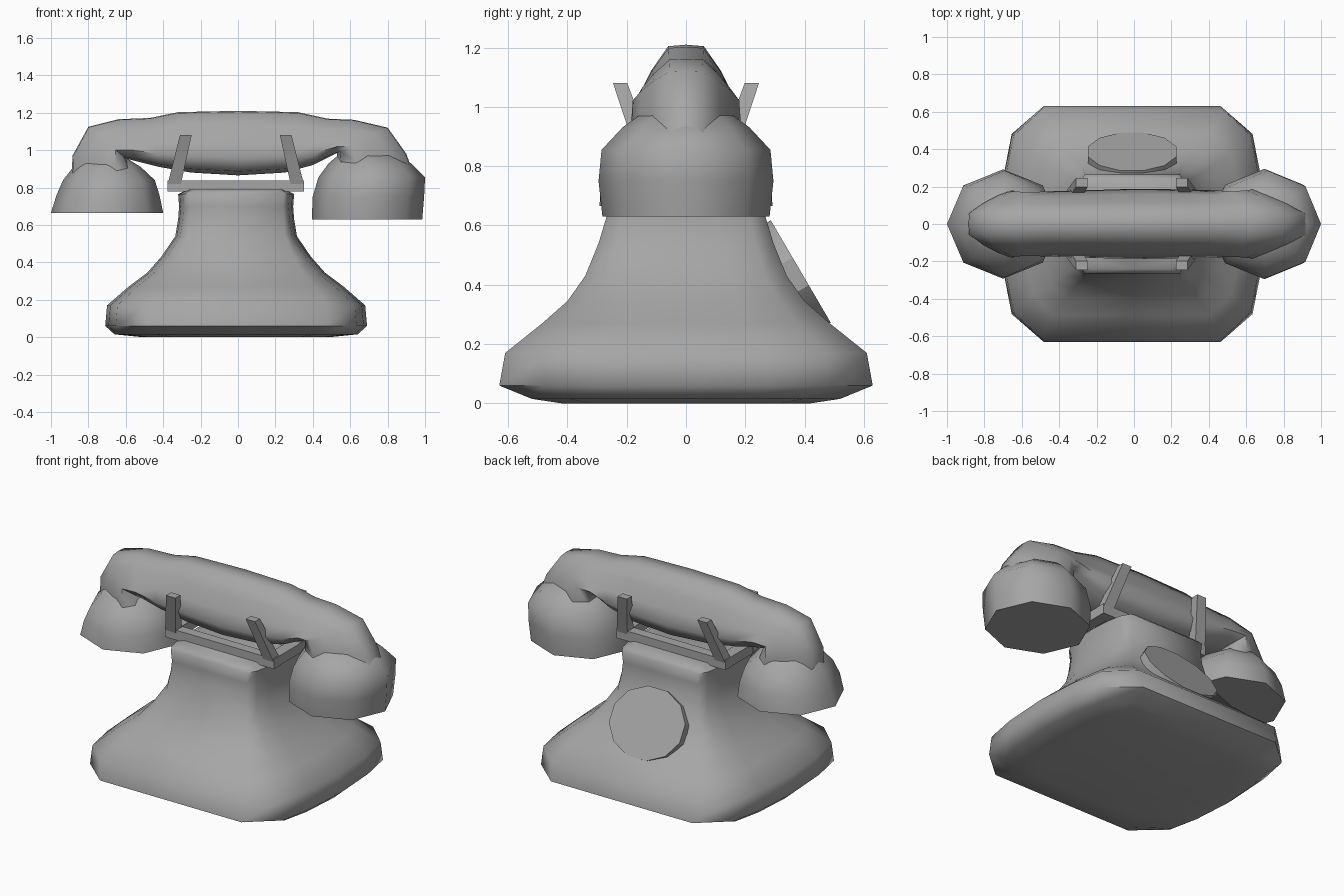
import bpy, bmesh, math
from mathutils import Vector

cube = bpy.data.objects.get("Cube")
if cube:
    bpy.data.objects.remove(cube, do_unlink=True)

grey = bpy.data.materials.new("warm grey")
grey.use_nodes = True
COL = (0.38, 0.38, 0.38, 1)
grey.diffuse_color = COL
grey.node_tree.nodes["Principled BSDF"].inputs["Base Color"].default_value = COL


def loft(name, rings, angle):
    """Skin a list of equal-length closed rings and cap both ends."""
    bm = bmesh.new()
    vs = [[bm.verts.new(p) for p in r] for r in rings]
    n = len(rings[0])
    for a, b in zip(vs, vs[1:]):
        for i in range(n):
            j = (i + 1) % n
            bm.faces.new((a[i], a[j], b[j], b[i]))
    bm.faces.new(vs[0][::-1])
    bm.faces.new(vs[-1])
    bmesh.ops.recalc_face_normals(bm, faces=bm.faces)
    me = bpy.data.meshes.new(name)
    bm.to_mesh(me)
    bm.free()
    me.materials.append(grey)
    ob = bpy.data.objects.new(name, me)
    bpy.context.collection.objects.link(ob)
    bpy.ops.object.select_all(action='DESELECT')
    ob.select_set(True)
    bpy.context.view_layer.objects.active = ob
    bpy.ops.object.shade_smooth_by_angle(angle=math.radians(angle))
    return ob


# Body: flared rings with cut corners
def body_ring(z, a, b, t):
    fx, fy = 0.66 + 0.16 * t, 0.76 + 0.04 * t
    q = [(1, 0), (0.975, 0.45), (0.92, fy), (fx, 1), (0, 1)]
    q += [(-x, y) for x, y in q[-2::-1]]
    q += [(x, -y) for x, y in q[-2:0:-1]]
    return [(-0.01 + a * x, b * y, z) for x, y in q]


profile = [(0.0, 0.50, 0.42), (0.015, 0.65, 0.52), (0.06, 0.70, 0.63),
           (0.17, 0.69, 0.61), (0.27, 0.575, 0.485), (0.345, 0.475, 0.40),
           (0.43, 0.40, 0.34), (0.54, 0.325, 0.295), (0.63, 0.31, 0.268),
           (0.70, 0.305, 0.26), (0.765, 0.31, 0.265), (0.79, 0.26, 0.24)]
loft("body", [body_ring(z, a, b, min(1, z / 0.6)) for z, a, b in profile], 60)

# Dial: tilted oval plate on the back slope
up = Vector((0, -0.205, 0.35)).normalized()
out = Vector((0, 0.35, 0.205)).normalized()
mid = Vector((-0.01, 0.387, 0.445))
N = 12
rings = []
for depth in (0.09, 0):
    rings.append([mid - out * depth
                  + Vector((0.245, 0, 0)) * math.cos(2 * math.pi * (i + 0.5) / N)
                  + up * 0.207 * math.sin(2 * math.pi * (i + 0.5) / N)
                  for i in range(N)])
loft("dial", rings, 30)


# Cradle: rectangular frame with four splayed prongs
def rect(x, y, z, w, d):
    return [(x + sx * w, y + sy * d, z)
            for sx, sy in ((-1, -1), (1, -1), (1, 1), (-1, 1))]


for sy, side in ((-1, "front"), (1, "back")):
    loft("cradle_bar_" + side, [rect(-0.012, sy * 0.13, z, 0.365, 0.03)
                                for z in (0.778, 0.838)], 30)
    for sx, hand in ((-1, "right"), (1, "left")):
        loft("cradle_prong_%s_%s" % (side, hand),
             [rect(-0.012 + sx * 0.328, sy * 0.13, 0.82, 0.035, 0.03),
              rect(-0.012 + sx * 0.267, sy * 0.222, 1.08, 0.031, 0.024)], 30)
for sx, hand in ((-1, "right"), (1, "left")):
    loft("cradle_end_" + hand, [rect(-0.012 + sx * 0.33, 0, z, 0.034, 0.11)
                                for z in (0.779, 0.837)], 30)

# Handset grip: half section as (width, height), swept through outer/inner points
half = [(0, 1), (0.32, 0.985), (0.62, 0.75), (0.85, 0.5),
        (1, 0.27), (0.78, 0.06), (0, 0)]
section = half + [(-w, h) for w, h in half[-2:0:-1]]


def grip_ring(ox, oz, ix, iz, w):
    return [(ix + (ox - ix) * h, s * w, iz + (oz - iz) * h) for s, h in section]


stations = [(-0.89, 0.83, -0.54, 0.80, 0.18), (-0.885, 0.97, -0.57, 0.90, 0.18),
            (-0.80, 1.125, -0.60, 0.955, 0.175), (-0.64, 1.165, -0.54, 0.94, 0.17),
            (-0.47, 1.172, -0.42, 0.91, 0.175), (-0.32, 1.203, -0.25, 0.88, 0.18),
            (0, 1.21, 0, 0.865, 0.188),
            (0.32, 1.203, 0.25, 0.88, 0.185), (0.48, 1.168, 0.40, 0.92, 0.18),
            (0.62, 1.162, 0.49, 0.965, 0.175), (0.80, 1.12, 0.53, 0.985, 0.18),
            (0.90, 0.98, 0.53, 0.92, 0.185), (0.95, 0.84, 0.52, 0.80, 0.18)]
loft("handset_grip", [grip_ring(*s) for s in stations], 60)


# Handset cups: eight-sided domes with flat undersides
def cup(name, rows):
    loft(name, [[(cx + rx * math.cos(k * math.pi / 4),
                  ry * math.sin(k * math.pi / 4), z) for k in range(8)]
                for cx, rx, ry, z in rows], 60)


cup("right_cup", [(-0.70, 0.30, 0.292, 0.665), (-0.695, 0.275, 0.285, 0.76),
                  (-0.69, 0.245, 0.25, 0.84), (-0.70, 0.18, 0.18, 0.91),
                  (-0.71, 0.11, 0.11, 0.96)])
cup("left_cup", [(0.69, 0.295, 0.282, 0.63), (0.697, 0.298, 0.295, 0.75),
                 (0.715, 0.285, 0.285, 0.855), (0.705, 0.22, 0.215, 0.93),
                 (0.69, 0.14, 0.14, 0.985)])
